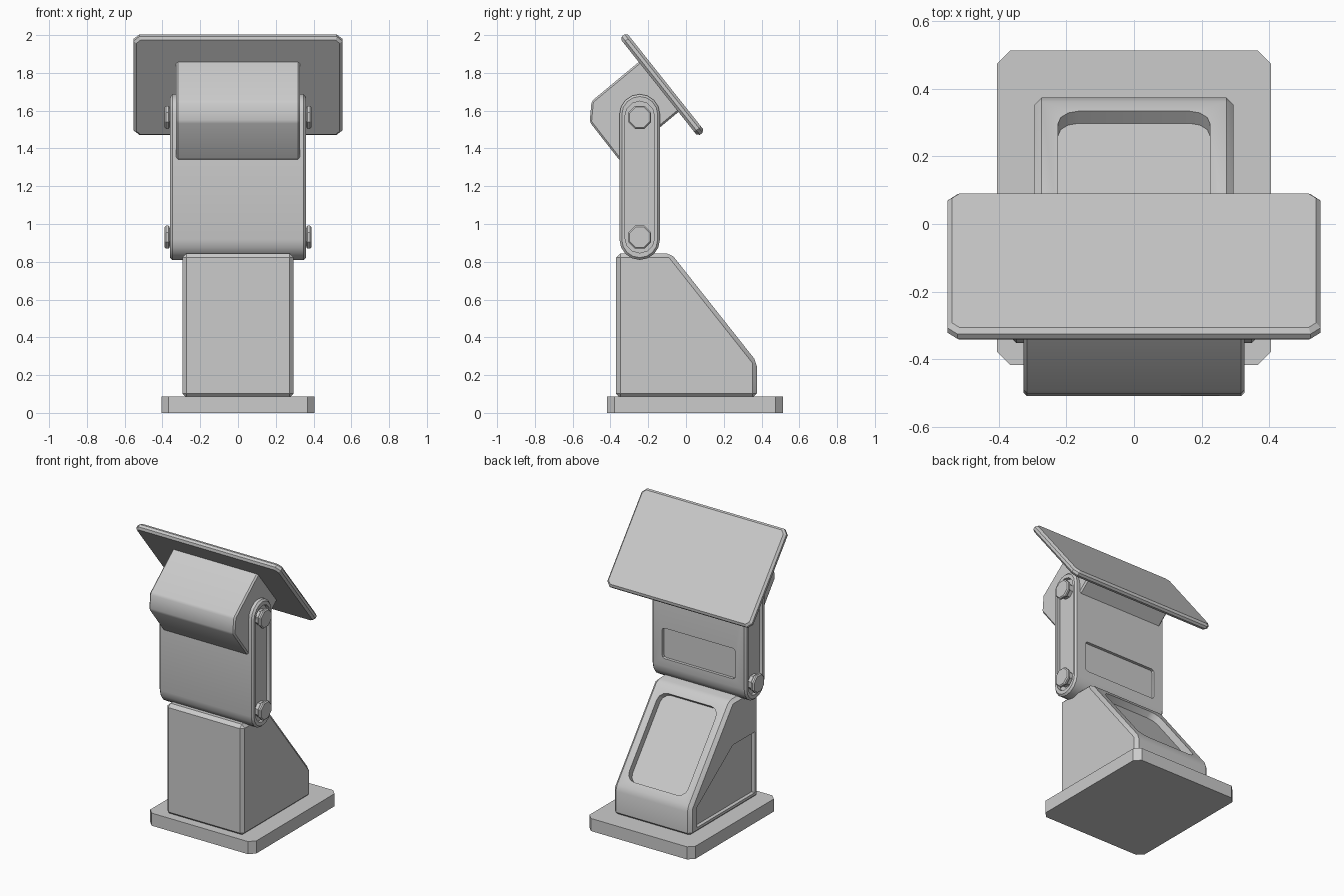
import bpy, bmesh, math
from mathutils import Matrix, Vector

if "Cube" in bpy.data.objects:
    bpy.data.objects.remove(bpy.data.objects["Cube"])

# Local (x, y, z) -> world (Y, Z, X): lets profiles be drawn in the side view
SIDE = Matrix(((0, 0, 1, 0), (1, 0, 0, 0), (0, 1, 0, 0), (0, 0, 0, 1)))


def activate(ob):
    bpy.ops.object.select_all(action='DESELECT')
    ob.select_set(True)
    bpy.context.view_layer.objects.active = ob


def prism(name, pts, z0, z1, mat=Matrix(), bevel=0.0, segs=1, limit=30):
    """Extrude a 2D outline from z0 to z1, place it, and bevel its edges."""
    bm = bmesh.new()
    face = bm.faces.new([bm.verts.new((x, y, z0)) for x, y in pts])
    ext = bmesh.ops.extrude_face_region(bm, geom=[face])['geom']
    bmesh.ops.translate(bm, vec=(0, 0, z1 - z0),
                        verts=[v for v in ext if isinstance(v, bmesh.types.BMVert)])
    bmesh.ops.recalc_face_normals(bm, faces=bm.faces)
    bm.transform(mat)
    me = bpy.data.meshes.new(name)
    bm.to_mesh(me)
    bm.free()
    ob = bpy.data.objects.new(name, me)
    bpy.context.collection.objects.link(ob)
    if bevel:
        m = ob.modifiers.new("bevel", 'BEVEL')
        m.width, m.segments = bevel, segs
        m.limit_method, m.angle_limit = 'ANGLE', math.radians(limit)
        activate(ob)
        bpy.ops.object.modifier_apply(modifier=m.name)
    return ob


def round_rect(w, h, r, segs=1):
    """Rectangle outline centred on the origin, chamfered or rounded corners."""
    pts = []
    for i, (sx, sy) in enumerate(((1, 1), (-1, 1), (-1, -1), (1, -1))):
        for k in range(segs + 1):
            a = math.pi / 2 * (i + k / segs)
            pts.append((sx * (w / 2 - r) + r * math.cos(a),
                        sy * (h / 2 - r) + r * math.sin(a)))
    return pts


def stadium(cx, z0, z1, r, segs=6):
    pts = []
    for cz, start in ((z1, 0), (z0, math.pi)):
        for k in range(segs + 1):
            a = start + math.pi * k / segs
            pts.append((cx + r * math.cos(a), cz + r * math.sin(a)))
    return pts


def carve(ob, cutter):
    m = ob.modifiers.new("recess", 'BOOLEAN')
    m.operation, m.object, m.solver = 'DIFFERENCE', cutter, 'EXACT'
    activate(ob)
    bpy.ops.object.modifier_apply(modifier=m.name)
    bpy.data.objects.remove(cutter)


def tilted(y, z, normal_y, normal_z):
    """Frame at (0, y, z) whose local z points along the given normal."""
    return (Matrix.Translation((0, y, z)) @
            Matrix.Rotation(-math.atan2(normal_y, normal_z), 4, 'X'))


# Base plate
prism("base_plate", round_rect(0.81, 0.93, 0.038), 0, 0.087,
      Matrix.Translation((0, 0.048, 0)))

# Pedestal with a sloped back, a window recess and one side panel recess
pedestal = prism("pedestal", [(-0.37, 0.08), (0.375, 0.08), (0.375, 0.27),
                              (-0.08, 0.845), (-0.37, 0.845)],
                 -0.295, 0.295, SIDE, bevel=0.022)
carve(pedestal, prism("cut_window", round_rect(0.45, 0.60, 0.06, 3), -0.045, 0.1,
                      tilted(0.147, 0.557, 0.575, 0.455)))
carve(pedestal, prism("cut_side", [(-0.33, 0.12), (0.30, 0.12), (0.30, 0.26),
                                   (-0.09, 0.54), (-0.33, 0.54)],
                      -0.4, -0.27, SIDE))

# Swing arm with recessed sides and a recessed back panel
AY, LOW, HIGH = -0.245, 0.93, 1.565
arm = prism("swing_arm", stadium(AY, 0.917, 1.58, 0.107, 8), -0.36, 0.36, SIDE,
            bevel=0.012, limit=50)
for s in (-1, 1):
    a, b = sorted((s * 0.335, s * 0.45))
    carve(arm, prism("cut_arm_side", stadium(AY, 0.925, 1.572, 0.078), a, b, SIDE))
carve(arm, prism("cut_arm_back", round_rect(0.56, 0.21, 0.02, 2), -0.02, 0.1,
                 tilted(AY + 0.107, 1.075, 1, 0)))

# Pivot bolts: a shank and a chamfered cap at both ends of each joint
for label, z in (("lower", LOW), ("upper", HIGH)):
    for side, s in (("left", -1), ("right", 1)):
        for part, r, x0, x1, bev in (("shank", 0.052, 0.32, 0.37, 0),
                                     ("cap", 0.066, 0.362, 0.388, 0.007)):
            a, b = sorted((s * x0, s * x1))
            pts = [(AY + r * math.cos(t), z + r * math.sin(t))
                   for t in (math.pi / 8 + i * math.pi / 4 for i in range(8))]
            prism(f"{label}_{side}_bolt_{part}", pts, a, b, SIDE, bevel=bev, limit=60)

# Head housing behind the display
prism("head_housing", [(-0.51, 1.54), (-0.35, 1.335), (-0.02, 1.61),
                       (-0.235, 1.87), (-0.5, 1.65)],
      -0.327, 0.327, SIDE, bevel=0.01)

# Tilted display panel
prism("display_panel", round_rect(1.105, 0.665, 0.03), -0.023, 0.023,
      tilted(-0.126, 1.738, 0.783, 0.622), bevel=0.014, limit=60)

# Smooth only the gently curved faces
for ob in bpy.data.objects:
    activate(ob)
    bpy.ops.object.shade_smooth_by_angle(angle=math.radians(30))
